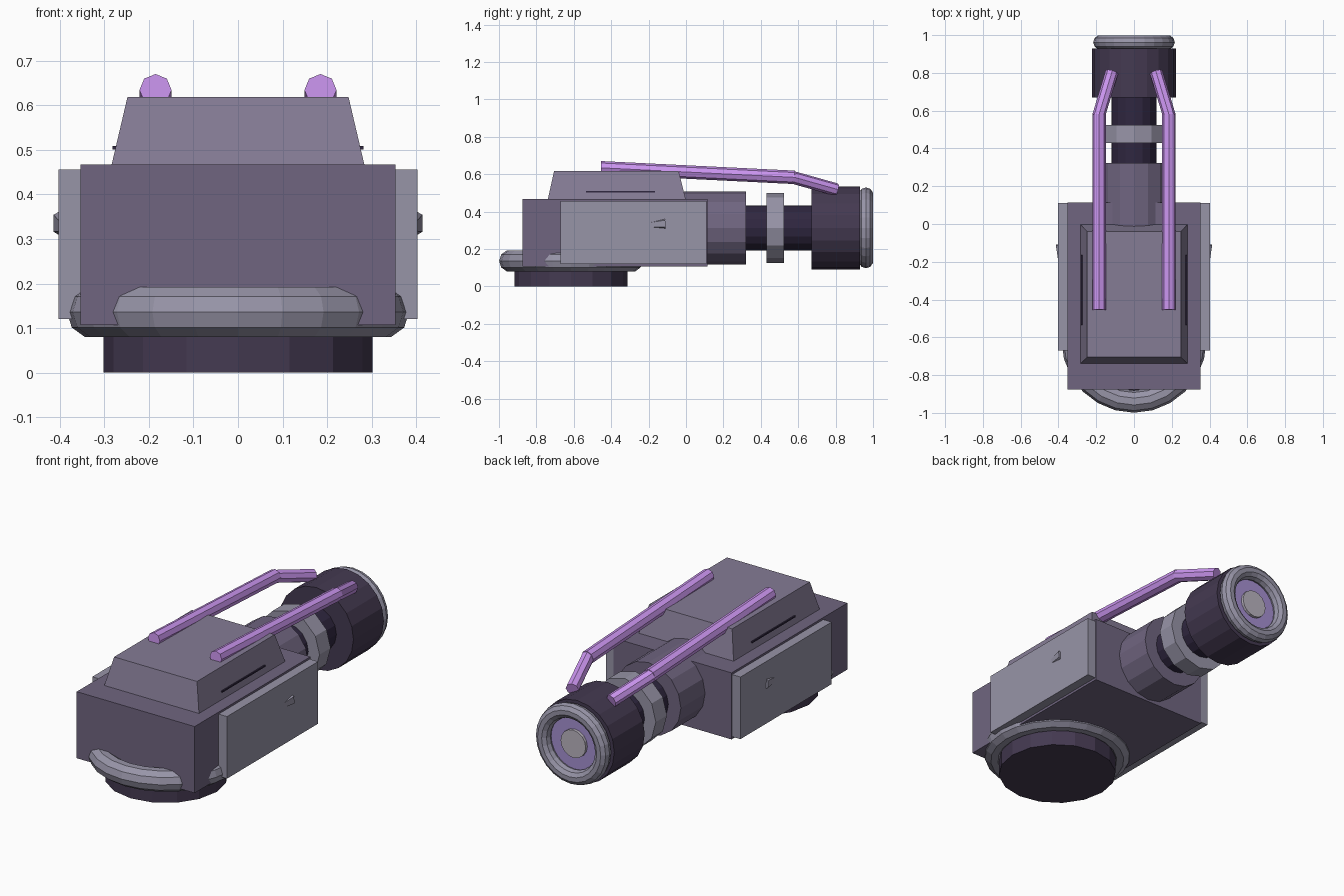
import bpy
import bmesh
from math import pi
from mathutils import Vector, Matrix

if "Cube" in bpy.data.objects:
    bpy.data.objects.remove(bpy.data.objects["Cube"])


def material(name, hex_rgb):
    lin = [(int(hex_rgb[i:i + 2], 16) / 255) ** 2.2 for i in (0, 2, 4)]
    m = bpy.data.materials.new(name)
    m.diffuse_color = (*lin, 1)
    m.use_nodes = True
    m.node_tree.nodes["Principled BSDF"].inputs["Base Color"].default_value = m.diffuse_color
    return m


BODY = material("body_grey", "6f657f")
PLATE = material("plate_grey", "9693a6")
HATCH = material("hatch_grey", "847b94")
DARK = material("dark", "463c52")
BLACK = material("black", "332b42")
LILAC = material("lilac", "c993ee")
LENS = material("lens_violet", "a48fd0")
GLASS = material("glass_grey", "b8b2be")


def finish(bm, name, mat):
    bmesh.ops.recalc_face_normals(bm, faces=bm.faces)
    mesh = bpy.data.meshes.new(name)
    bm.to_mesh(mesh)
    bm.free()
    mesh.materials.append(mat)
    ob = bpy.data.objects.new(name, mesh)
    bpy.context.collection.objects.link(ob)
    return ob


def box(name, mat, lo, hi, top=None):
    """Box from lo to hi; top = (x0, y0, x1, y1) tapers the upper face."""
    x0, y0, x1, y1 = top or (lo[0], lo[1], hi[0], hi[1])
    bm = bmesh.new()
    bmesh.ops.create_cube(bm, size=1)
    for v in bm.verts:
        up = v.co.z > 0
        xs, ys = ((x0, x1), (y0, y1)) if up else ((lo[0], hi[0]), (lo[1], hi[1]))
        v.co = (xs[v.co.x > 0], ys[v.co.y > 0], hi[2] if up else lo[2])
    return finish(bm, name, mat)


def rod(name, mat, a, b, r1, r2=None, sides=16):
    """Cylinder or cone from point a to point b."""
    a, b = Vector(a), Vector(b)
    d = b - a
    bm = bmesh.new()
    bmesh.ops.create_cone(bm, cap_ends=True, segments=sides, radius1=r1,
                          radius2=r1 if r2 is None else r2, depth=d.length)
    turn = d.to_track_quat('Z', 'Y').to_matrix().to_4x4()
    bm.transform(Matrix.Translation((a + b) / 2) @ turn)
    return finish(bm, name, mat)


def torus(name, mat, loc, major, minor, rot=(0, 0, 0)):
    bpy.ops.mesh.primitive_torus_add(location=loc, rotation=rot, major_radius=major,
                                     minor_radius=minor, major_segments=24, minor_segments=10)
    ob = bpy.context.object
    ob.name = name
    ob.data.materials.append(mat)
    return ob


# Turntable base and its ring
rod("base_drum", DARK, (0, -0.615, 0), (0, -0.615, 0.12), 0.302)
torus("base_ring", PLATE, (0, -0.615, 0.136), 0.325, 0.059)

# Housing and tapered hatch
box("housing", BODY, (-0.353, -0.875, 0.107), (0.353, 0.115, 0.467))
box("hatch", HATCH, (-0.285, -0.74, 0.46), (0.285, 0.0, 0.618), (-0.248, -0.705, 0.248, -0.04))

# Barrel along y
AZ = 0.313
for name, mat, y0, y1, r, n in (
        ("barrel_sleeve", BODY, -0.03, 0.322, 0.195, 16),
        ("barrel_tube", BLACK, 0.30, 0.69, 0.12, 16),
        ("barrel_collar", PLATE, 0.43, 0.525, 0.187, 12),
        ("muzzle", DARK, 0.67, 0.93, 0.222, 20),
        ("lens_ring", LENS, 0.92, 0.95, 0.145, 20),
        ("lens_centre", GLASS, 0.94, 0.965, 0.075, 16)):
    rod(name, mat, (0, y0, AZ), (0, y1, AZ), r, sides=n)
torus("muzzle_ring", PLATE, (0, 0.962, AZ), 0.177, 0.039, (pi / 2, 0, 0))

# Mirrored side parts
for side, s in (("left", -1), ("right", 1)):
    xs = sorted((s * 0.34, s * 0.403))
    box("side_plate_" + side, PLATE, (xs[0], -0.67, 0.12), (xs[1], 0.11, 0.456))
    xs = sorted((s * 0.26, s * 0.281))
    box("hatch_slit_" + side, BLACK, (xs[0], -0.535, 0.501), (xs[1], -0.165, 0.509))
    # Small cone sunk into the plate
    rod("side_spike_" + side, PLATE, (s * 0.381, -0.11, 0.335), (s * 0.381, -0.33, 0.32),
        0.038, 0, 6)
    # Bent pipe in two segments
    bend = (s * 0.185, 0.58, 0.583)
    rod("pipe_" + side, LILAC, (s * 0.185, -0.455, 0.634), bend, 0.036, sides=8)
    rod("pipe_tip_" + side, LILAC, (s * 0.188, 0.57, 0.583), (s * 0.117, 0.805, 0.517),
        0.034, sides=8)
